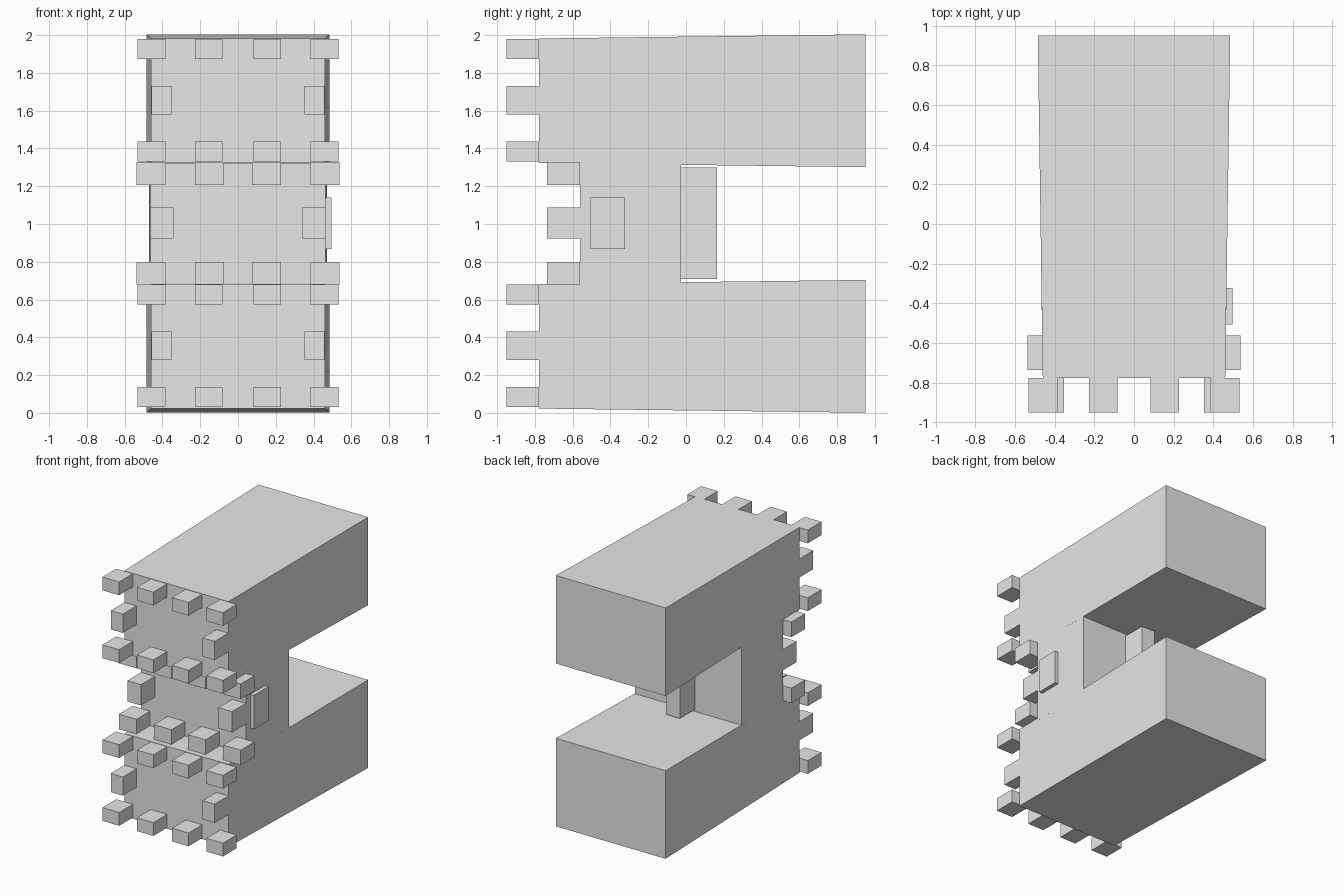
import bpy
import bmesh

cube = bpy.data.objects.get("Cube")
if cube:
    bpy.data.objects.remove(cube, do_unlink=True)

stone = bpy.data.materials.new("light grey stone")
stone.use_nodes = True
grey = (0.8, 0.8, 0.8, 1)
stone.diffuse_color = grey
stone.node_tree.nodes["Principled BSDF"].inputs["Base Color"].default_value = grey


def block(name, x, y, z, flare_x=0, flare_z=0):
    """Box from (low, high) ranges; its back end widens by the flare on each side."""
    bm = bmesh.new()
    bmesh.ops.create_cube(bm, size=1)
    for v in bm.verts:
        sx, back, sz = v.co.x * 2, v.co.y > 0, v.co.z * 2
        v.co = (x[sx > 0] + back * sx * flare_x,
                y[back],
                z[sz > 0] + back * sz * flare_z)
    mesh = bpy.data.meshes.new(name)
    bm.to_mesh(mesh)
    bm.free()
    mesh.materials.append(stone)
    obj = bpy.data.objects.new(name, mesh)
    bpy.context.collection.objects.link(obj)
    return obj


def battlements(name, y, rows, middle, corner, inner, side):
    """Ring of merlons: four in each row and one at each side between the rows."""
    for label, z in rows.items():
        for place, (a, b) in {"outer": corner, "inner": inner}.items():
            block(f"{name}_{label}_{place}_left_merlon", (a, b), y, z)
            block(f"{name}_{label}_{place}_right_merlon", (-b, -a), y, z)
    block(f"{name}_side_left_merlon", side, y, middle)
    block(f"{name}_side_right_merlon", (-side[1], -side[0]), y, middle)


# Two long flared towers with their battlements
for name, base in (("lower", 0), ("upper", 1.3)):
    block(f"{name}_tower", (-0.46, 0.46), (-0.777, 0.95),
          (base + 0.023, base + 0.682), 0.025, 0.022)
    battlements(f"{name}_tower", (-0.95, -0.777),
                {"bottom": (base + 0.032, base + 0.138),
                 "top": (base + 0.573, base + 0.679)},
                (base + 0.281, base + 0.43),
                (0.385, 0.532), (0.082, 0.228), (0.353, 0.459))

# Short gatehouse between the towers
block("gatehouse", (-0.4636, 0.4636), (-0.562, -0.026), (0.66, 1.34), 0.0066)
battlements("gatehouse", (-0.735, -0.562),
            {"bottom": (0.68, 0.80), "top": (1.207, 1.328)},
            (0.922, 1.088), (0.383, 0.538), (0.073, 0.228), (0.342, 0.4625))

# Gate slab behind the gatehouse and panel on its left side
block("gate_slab", (-0.061, 0.061), (-0.03, 0.165), (0.708, 1.298))
block("side_panel", (0.44, 0.496), (-0.506, -0.322), (0.868, 1.14))
